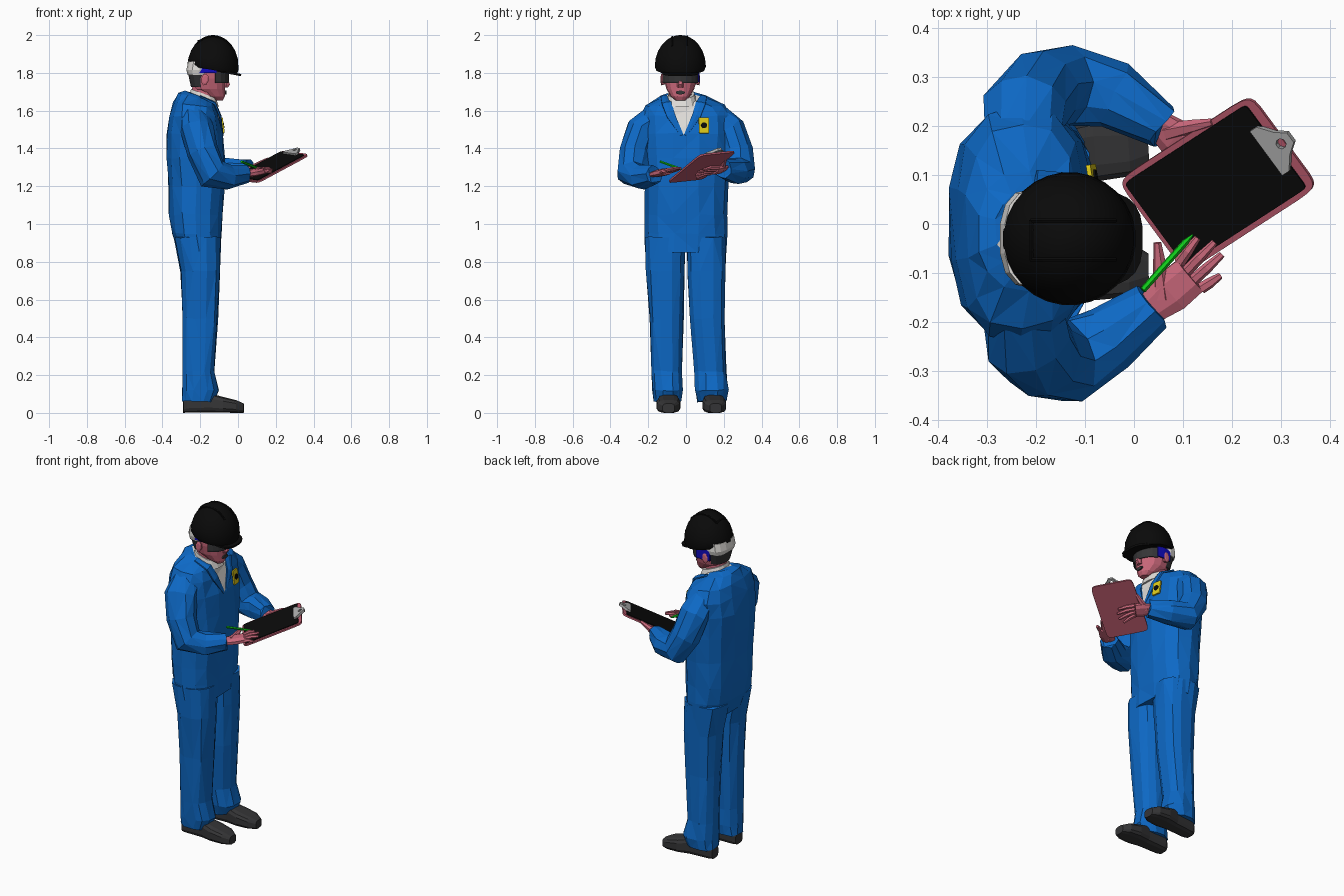
import bpy, bmesh, math, random
from mathutils import Vector as V

if "Cube" in bpy.data.objects:
    bpy.data.objects.remove(bpy.data.objects["Cube"])
random.seed(4)
X, Y, Z = V((1, 0, 0)), V((0, 1, 0)), V((0, 0, 1))


def material(name, r, g, b):
    m = bpy.data.materials.new(name)
    m.use_nodes = True
    m.diffuse_color = (r, g, b, 1)
    bsdf = m.node_tree.nodes["Principled BSDF"]
    bsdf.inputs["Base Color"].default_value = (r, g, b, 1)
    bsdf.inputs["Roughness"].default_value = 0.8
    return m


blue = material("suit blue", 0.004, 0.14, 0.56)
skin = material("skin pink", 0.6, 0.14, 0.2)
pink = material("board pink", 0.48, 0.1, 0.15)
black = material("black", 0.003, 0.003, 0.003)
dark = material("dark grey", 0.035, 0.035, 0.037)
white = material("off white", 0.75, 0.73, 0.7)
grey = material("metal grey", 0.42, 0.42, 0.42)
yellow = material("yellow", 0.75, 0.6, 0.01)
green = material("green", 0.005, 0.6, 0.01)
navy = material("glasses blue", 0.005, 0.003, 0.5)


def ring(c, ax, ay, n=14, p=2):
    """Superellipse loop around c."""
    pts = []
    for i in range(n):
        a = math.tau * (i + 0.5) / n
        u, v = math.cos(a), math.sin(a)
        pts.append(V(c) + ax * math.copysign(abs(u) ** (2 / p), u)
                   + ay * math.copysign(abs(v) ** (2 / p), v))
    return pts


def level(z, xb, xf, y0, y1, n=14, p=2.5, tilt=0):
    """Horizontal loop from its bounds; tilt raises the back."""
    c = V(((xb + xf) / 2, (y0 + y1) / 2, z))
    return ring(c, X * (xf - xb) / 2 - Z * tilt, Y * (y1 - y0) / 2, n, p)


def loft(name, rings, mat, closed=False, smooth=False):
    bm = bmesh.new()
    loops = [[bm.verts.new(q) for q in r] for r in rings]
    n = len(loops[0])
    pairs = list(zip(loops, loops[1:])) + ([(loops[-1], loops[0])] if closed else [])
    for a, b in pairs:
        for i in range(n):
            j = (i + 1) % n
            bm.faces.new((a[i], a[j], b[j], b[i]))
    if not closed:
        bm.faces.new(loops[0])
        bm.faces.new(loops[-1])
    bmesh.ops.recalc_face_normals(bm, faces=bm.faces)
    me = bpy.data.meshes.new(name)
    bm.to_mesh(me)
    bm.free()
    me.materials.append(mat)
    ob = bpy.data.objects.new(name, me)
    bpy.context.collection.objects.link(ob)
    if smooth:
        bpy.ops.object.select_all(action='DESELECT')
        ob.select_set(True)
        bpy.context.view_layer.objects.active = ob
        bpy.ops.object.shade_smooth_by_angle(angle=math.radians(40))
    return ob


def tube(name, pts, radii, mat, ref=None, flat=1, n=8, p=2):
    pts = [V(q) for q in pts]
    ref = ref or (pts[1] - pts[0]).orthogonal()
    rings = []
    for i, q in enumerate(pts):
        t = (pts[min(i + 1, len(pts) - 1)] - pts[max(i - 1, 0)]).normalized()
        a = (ref - t * ref.dot(t)).normalized()
        r = radii[i] if isinstance(radii, list) else radii
        rings.append(ring(q, a * r, t.cross(a) * r * flat, n, p))
    return loft(name, rings, mat)


def plate(name, c, ax, ay, thick, mat, n=24, p=12):
    up = ay.cross(ax).normalized() * thick / 2
    return loft(name, [ring(V(c) + up * s, ax, ay, n, p) for s in (-1, 1)], mat)


def crumple(ob, amount=0.005):
    """Triangulated, slightly uneven cloth."""
    bm = bmesh.new()
    bm.from_mesh(ob.data)
    for v in bm.verts:
        v.co += V([random.uniform(-amount, amount) for _ in range(3)])
    bmesh.ops.triangulate(bm, faces=bm.faces)
    bm.to_mesh(ob.data)
    bm.free()


# Torso, with the shirt cut into its neckline
rows = [(0.85, -0.32, -0.09, 0.213), (0.95, -0.35, -0.085, 0.22), (1.05, -0.365, -0.078, 0.22),
        (1.2, -0.372, -0.07, 0.22), (1.35, -0.38, -0.07, 0.23), (1.48, -0.38, -0.08, 0.24),
        (1.57, -0.365, -0.1, 0.245)]
rings = [level(z, b, f, -w, w) for z, b, f, w in rows]
rings += [level(1.63, -0.345, -0.115, -0.215, 0.205, tilt=0.01),
          level(1.665, -0.315, -0.12, -0.14, 0.11, tilt=0.025),
          level(1.675, -0.285, -0.125, -0.11, 0.07, tilt=0.03)]
torso = loft("torso", rings, blue)
crumple(torso)
torso.data.materials.append(white)
bm = bmesh.new()
bm.from_mesh(torso.data)
tip, slope = V((0, -0.012, 1.47)), 0.42
for s in (-1, 1):
    bmesh.ops.bisect_plane(bm, geom=bm.verts[:] + bm.edges[:] + bm.faces[:],
                           plane_co=tip, plane_no=V((0, 1, -slope * s)))
for f in bm.faces:
    c = f.calc_center_median()
    f.material_index = int(c.x > -0.22 and abs(c.y - tip.y) < (c.z - tip.z) * slope)
bm.to_mesh(torso.data)
bm.free()

# Lapels and shirt collar
for side, s in (("left", 1), ("right", -1)):
    tube(side + "_lapel", [(-0.2, tip.y + s * 0.105, 1.675), (-0.125, tip.y + s * 0.09, 1.64),
         (-0.096, tip.y + s * 0.068, 1.575), (-0.079, tip.y + s * 0.01, 1.47)],
         [0.02, 0.03, 0.026, 0.008], blue, ref=Y, flat=0.3, n=6)
loft("shirt_collar", [level(1.64, -0.265, -0.1, -0.1, 0.06, tilt=0.02),
                      level(1.69, -0.25, -0.115, -0.095, 0.045, tilt=0.025)], white)

# Trouser legs and shoes
legs = {"right": (-1, [0.222, 0.215, 0.195, 0.187, 0.18, 0.172], [0, 0.004, 0.012, 0.02, 0.018, 0.025]),
        "left": (1, [0.215, 0.215, 0.208, 0.215, 0.225, 0.215], [0, 0.005, 0.022, 0.045, 0.045, 0.06])}
shape = [(0.93, -0.34, -0.088), (0.75, -0.305, -0.093), (0.5, -0.293, -0.106),
         (0.22, -0.293, -0.125), (0.12, -0.295, -0.1), (0.06, -0.298, -0.125)]
for side, (s, outer, inner) in legs.items():
    rings = [level(z, b, f, s * i, s * o, n=12) for (z, b, f), o, i in zip(shape, outer, inner)]
    crumple(loft(side + "_trouser_leg", rings, blue), 0.004)
    heel = V((-0.29, -0.095 if s < 0 else 0.135, 0))
    way = V((1, 0.01 if s < 0 else 0.07, 0)).normalized()
    across = way.cross(Z)
    shoe = [(0, 0.035, 0.065), (0.02, 0.048, 0.09), (0.14, 0.052, 0.105),
            (0.21, 0.064, 0.085), (0.28, 0.058, 0.068), (0.32, 0.032, 0.05)]
    loft(side + "_shoe", [ring(heel + way * d + Z * h / 2, across * w, Z * h / 2, 12, 3.5)
                          for d, w, h in shoe], dark)

# Sleeves
sleeves = {"right": [(-0.23, -0.15, 1.565), (-0.22, -0.232, 1.5), (-0.19, -0.268, 1.38),
                     (-0.135, -0.28, 1.265), (-0.05, -0.235, 1.25), (0.04, -0.17, 1.262)],
           "left": [(-0.23, 0.15, 1.565), (-0.22, 0.232, 1.5), (-0.19, 0.27, 1.38),
                    (-0.135, 0.285, 1.28), (-0.04, 0.258, 1.28), (0.06, 0.2, 1.292)]}
for side, pts in sleeves.items():
    ref = (V(pts[3]) - V(pts[1])).cross(V(pts[5]) - V(pts[3]))
    crumple(tube(side + "_sleeve", pts, [0.08, 0.088, 0.086, 0.085, 0.07, 0.05], blue,
                 ref=ref, n=10), 0.006)

# Clipboard with paper and clip
U = V((0.27, 0.175, 0.145)).normalized()
W = V((0.14, -0.19, -0.02)).normalized()
N = W.cross(U)
mid = V((0.172, 0.083, 1.303))
plate("clipboard", mid, U * 0.177, W * 0.118, 0.01, pink)
plate("paper", mid + N * 0.007 - U * 0.004, U * 0.162, W * 0.106, 0.006, black, p=30)
clip = mid + U * 0.165 + N * 0.014
outline = [(0.035, 0.012), (0.035, -0.012), (0.012, -0.028), (-0.012, -0.056),
           (-0.03, -0.056), (-0.03, 0.056), (-0.012, 0.056), (0.012, 0.028)]
edge = [clip + U * a + W * b for a, b in outline]
hole = [clip + U * (0.01 + 0.011 * math.cos(a)) - W * 0.011 * math.sin(a)
        for a in [math.tau * (i + 0.5) / 8 for i in range(8)]]
loft("clip", [[q + N * h for q in loop] for loop, h in
              ((edge, 0.006), (edge, -0.008), (hole, -0.008), (hole, 0.006))], grey, closed=True)


def hand(side, wrist, knuckle, tips, thumb, width):
    """Flattened palm with four fingers and a thumb."""
    wrist, knuckle = V(wrist), V(knuckle)
    spread = (knuckle - wrist).cross(N).normalized()
    tube(side + "_palm", [wrist, wrist.lerp(knuckle, 0.5), knuckle],
         [width * 0.75, width, width * 0.95], skin, ref=spread, flat=0.42, p=2.5)
    for i, tip in enumerate(tips):
        base = knuckle + spread * width * (i - 1.5) * 0.5
        bend = base.lerp(V(tip), 0.5) + N * 0.006
        tube(f"{side}_finger_{i + 1}", [base, bend, tip], [0.012, 0.011, 0.007], skin, n=6)
    start = wrist.lerp(knuckle, 0.3)
    tube(side + "_thumb", [start, start.lerp(V(thumb), 0.6), thumb], [0.02, 0.014, 0.008], skin, n=6)


hand("right", (0.035, -0.172, 1.262), (0.115, -0.105, 1.278),
     [(0.13, -0.028, 1.295), (0.165, -0.037, 1.296), (0.18, -0.062, 1.288), (0.176, -0.106, 1.272)],
     (0.048, -0.038, 1.29), 0.046)
hand("left", (0.05, 0.205, 1.292), (0.115, 0.15, 1.283),
     [(0.19, 0.09, 1.287), (0.175, 0.065, 1.275), (0.15, 0.05, 1.258), (0.12, 0.055, 1.245)],
     (0.16, 0.208, 1.345), 0.042)
tube("pen", [(0.018, -0.135, 1.33), (0.105, -0.037, 1.295), (0.12, -0.022, 1.288)],
     [0.007, 0.007, 0.002], green, n=6)

# Badge on the chest
out = V((1, 0.16, 0.14)).normalized()
side = Z.cross(out).normalized()
up = out.cross(side)
badge = V((-0.084, 0.095, 1.522))
plate("badge", badge, up * 0.042, side * 0.027, 0.009, yellow)
plate("badge_mark", badge + out * 0.006, up * 0.016, side * 0.016, 0.005, black, n=12, p=2)

# Head and neck
cy = -0.03
loft("neck", [level(1.6, -0.26, -0.13, cy - 0.06, cy + 0.06, 12, 2),
              level(1.76, -0.24, -0.1, cy - 0.062, cy + 0.062, 12, 2)], skin)
face = [(1.655, -0.125, -0.08, 0.026), (1.675, -0.17, -0.069, 0.05), (1.715, -0.235, -0.068, 0.074),
        (1.77, -0.253, -0.066, 0.088), (1.82, -0.255, -0.07, 0.092), (1.88, -0.24, -0.08, 0.09)]
loft("head", [level(z, b, f, cy - w, cy + w, p=2.3) for z, b, f, w in face], skin)
loft("nose", [level(1.722, -0.08, -0.052, cy - 0.016, cy + 0.016, 6, 2),
              level(1.738, -0.08, -0.04, cy - 0.018, cy + 0.018, 6, 2),
              level(1.79, -0.08, -0.06, cy - 0.009, cy + 0.009, 6, 2)], skin)
plate("lips", (-0.066, cy, 1.696), Z * 0.01, Y * 0.025, 0.008, dark, n=10, p=2)
loft("back_hair", [level(1.725, -0.25, -0.15, cy - 0.07, cy + 0.07),
                   level(1.8, -0.266, -0.15, cy - 0.092, cy + 0.092)], dark)
loft("hat_band", [level(1.79, -0.268, -0.15, cy - 0.095, cy + 0.095),
                  level(1.815, -0.275, -0.14, cy - 0.102, cy + 0.102),
                  level(1.86, -0.265, -0.14, cy - 0.1, cy + 0.1)], white)

# Safety glasses and ears
arc = [math.radians(a) for a in range(-72, 73, 18)]
tube("lens", [(-0.15 + 0.098 * math.cos(a), cy + 0.096 * math.sin(a), 1.778) for a in arc],
     0.034, dark, ref=Z, flat=0.12, n=8, p=4)
for name, s, z, r in (("left", 1, 1.785, 0.034), ("right", -1, 1.812, 0.014)):
    tube(name + "_glasses_arm", [(-0.115, cy + s * 0.094, z), (-0.16, cy + s * 0.097, z),
         (-0.205, cy + s * 0.093, z)], r, navy, ref=Z, flat=3.5 * 0.0014 / r, n=8, p=5)
    loft(name + "_ear", [ring((-0.175, cy + s * d, 1.765), X * w + Z * w * 0.2, Z * w * 1.6, 8)
                         for d, w in ((0.07, 0.014), (0.1, 0.02), (0.104, 0.012))], skin)

# Hard hat with peak and crown ridges
hat, wide, tall = V((-0.132, cy, 1.835)), 0.136, 0.165
rings = [ring(hat - Z * 0.02, X * 0.128 - Z * 0.022, Y * 0.128, 28),
         ring(hat, X * wide - Z * 0.015, Y * wide, 28)]
for deg in (15, 30, 45, 58, 70, 80, 88):
    a = math.radians(deg)
    rings.append(ring(hat + Z * tall * math.sin(a), X * wide * math.cos(a), Y * wide * math.cos(a), 28))
loft("hard_hat", rings, black, smooth=True)
plate("hat_peak", (-0.085, cy, 1.808), X * 0.102 - Z * 0.02, Y * 0.098, 0.012, black, n=24, p=2.8)


def crown(x, y):
    d = ((x - hat.x) ** 2 + (y - hat.y) ** 2) / wide ** 2
    return (x, y, hat.z + tall * math.sqrt(1 - d))


for name, y in (("left", 0.007), ("right", -0.073)):
    tube(name + "_crown_ridge", [crown(-0.21 + 0.0245 * i, y) for i in range(8)], 0.005, black, ref=Y, n=6)
tube("rear_crown_ridge", [crown(-0.21, -0.073 + 0.02 * i) for i in range(5)], 0.005, black, ref=X, n=6)
